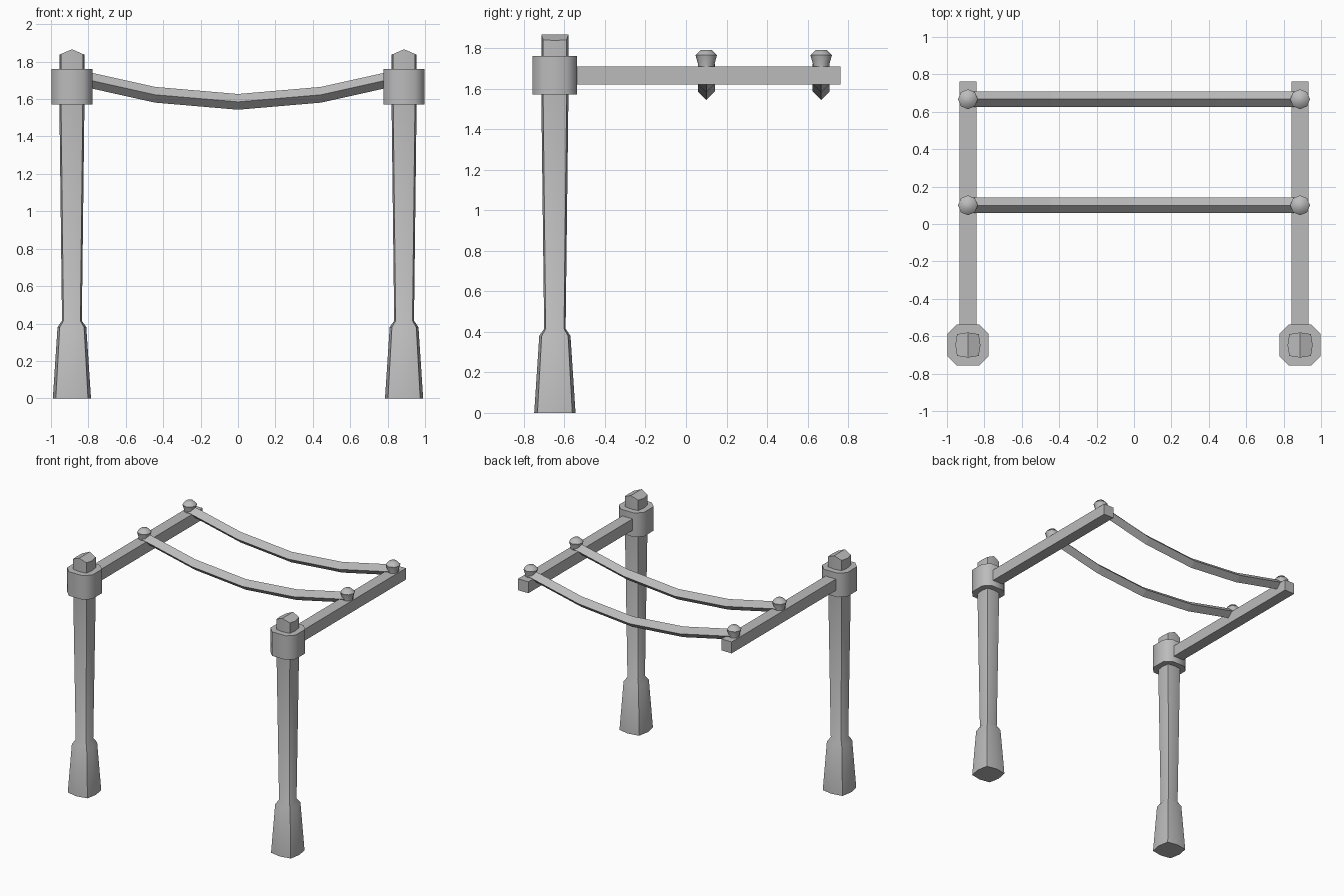
import bpy
import bmesh
import math

cube = bpy.data.objects.get("Cube")
if cube:
    bpy.data.objects.remove(cube)

POST_X, POST_Y = 0.888, -0.647
SIDES = (("left", 1), ("right", -1))

grey = bpy.data.materials.new("plain_grey")
grey.use_nodes = True
colour = (0.5, 0.5, 0.5, 1)
grey.diffuse_color = colour
grey.node_tree.nodes["Principled BSDF"].inputs["Base Color"].default_value = colour


def loft(name, rings, smooth=None, gable=False):
    """Skin matching rings of points; a gabled end is split along its ridge."""
    bm = bmesh.new()
    loops = [[bm.verts.new(p) for p in ring] for ring in rings]
    n = len(loops[0])
    for a, b in zip(loops, loops[1:]):
        for i in range(n):
            j = (i + 1) % n
            bm.faces.new((a[i], a[j], b[j], b[i]))
    bm.faces.new(loops[0][::-1])
    top = loops[-1]
    if gable:
        bm.faces.new(top[1:6])
        bm.faces.new(top[5:] + top[:2])
    else:
        bm.faces.new(top)
    bmesh.ops.recalc_face_normals(bm, faces=bm.faces)
    mesh = bpy.data.meshes.new(name)
    bm.to_mesh(mesh)
    bm.free()
    mesh.materials.append(grey)
    obj = bpy.data.objects.new(name, mesh)
    bpy.context.collection.objects.link(obj)
    if smooth:
        bpy.ops.object.select_all(action="DESELECT")
        obj.select_set(True)
        bpy.context.view_layer.objects.active = obj
        bpy.ops.object.shade_smooth_by_angle(angle=math.radians(smooth))
    return obj


def bulged_square(cx, cy, z, corner, middle, slope=0):
    """Square with each side pushed outwards at its middle."""
    c, m = corner, middle
    shape = [(-c, -c), (0, -m), (c, -c), (m, 0), (c, c), (0, m), (-c, c), (-m, 0)]
    return [(cx + x, cy + y, z - slope * abs(x)) for x, y in shape]


def chamfered_square(cx, cy, z, half, flat):
    shape = [(-flat, -half), (flat, -half), (half, -flat), (half, flat),
             (flat, half), (-flat, half), (-half, flat), (-half, -flat)]
    return [(cx + x, cy + y, z) for x, y in shape]


def circle(cx, cy, z, r, n=8):
    return [(cx + r * math.cos(math.tau * i / n),
             cy + r * math.sin(math.tau * i / n), z) for i in range(n)]


def rectangle_xz(cx, y, cz, h):
    return [(cx + x, y, cz + z) for x, z in ((-h, -h), (h, -h), (h, h), (-h, h))]


# Posts with flared feet and gabled tops, collars and side beams
post_profile = [(0, 0.086, 0.102), (0.38, 0.065, 0.077),
                (0.415, 0.045, 0.053), (1.57, 0.058, 0.067)]
for side, s in SIDES:
    x = s * POST_X
    rings = [bulged_square(x, POST_Y, *p) for p in post_profile]
    rings.append(bulged_square(x, POST_Y, 1.866, 0.058, 0.067, slope=0.43))
    loft(side + "_post", rings, smooth=40, gable=True)
    loft(side + "_collar",
         [chamfered_square(x, POST_Y, z, 0.11, 0.06) for z in (1.57, 1.76)], smooth=50)
    loft(side + "_beam", [rectangle_xz(x, y, 1.665, 0.045) for y in (POST_Y, 0.763)])

# Sagging diamond-section bars, with a stud at each end
sag = [(-1, 1.722), (-0.5, 1.623), (0, 1.585), (0.5, 1.623), (1, 1.722)]
stud_profile = [(1.66, 0.041), (1.722, 0.041), (1.765, 0.053), (1.79, 0.028)]
for place, y in (("front", 0.1), ("back", 0.667)):
    h = 0.042
    loft(place + "_hanging_bar",
         [[(t * POST_X, y + dy, z + dz) for dy, dz in ((-h, 0), (0, -h), (h, 0), (0, h))]
          for t, z in sag])
    for side, s in SIDES:
        loft(f"{place}_{side}_stud",
             [circle(s * POST_X, y, z, r) for z, r in stud_profile], smooth=50)
